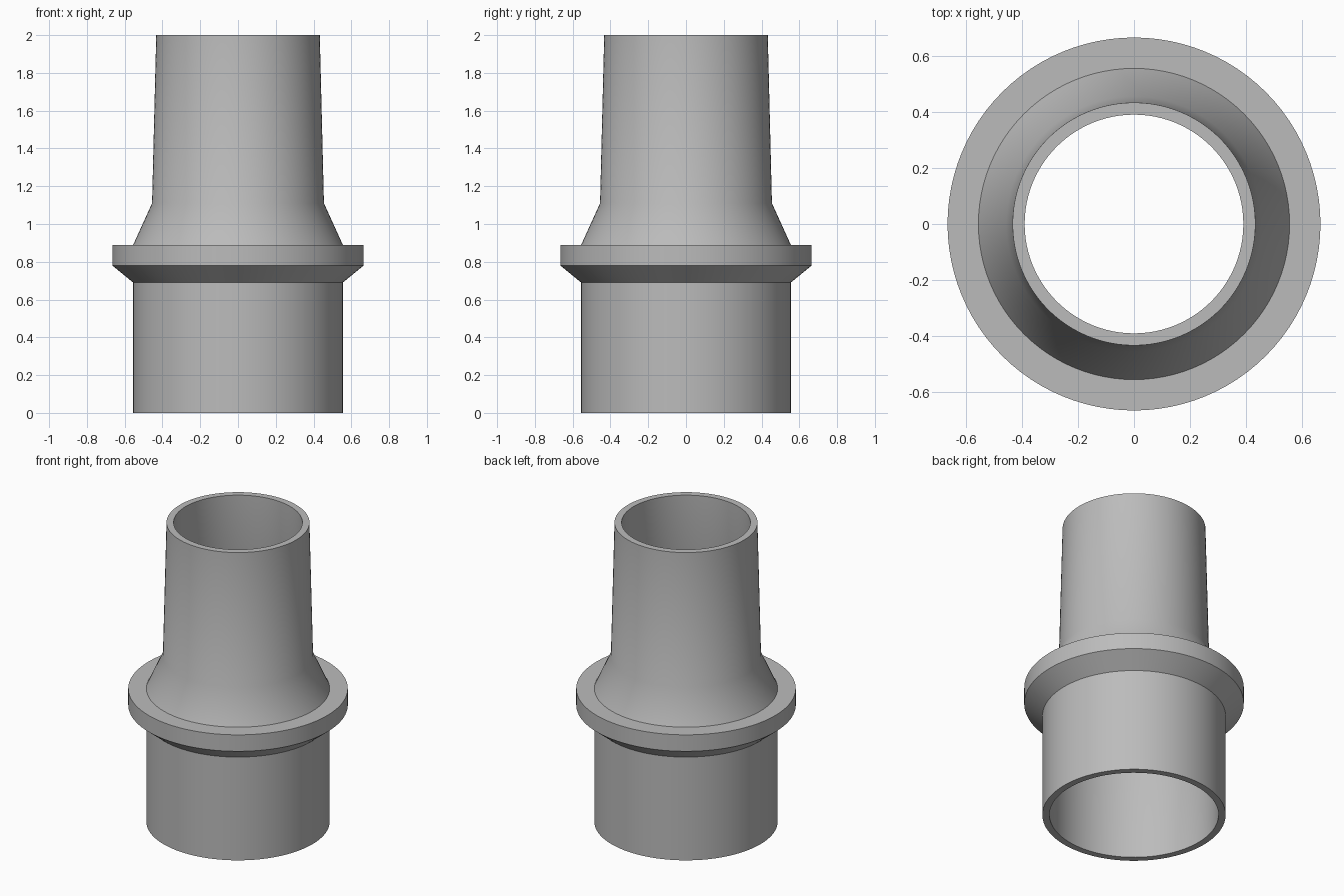
import bpy
import bmesh
import math

cube = bpy.data.objects.get("Cube")
if cube:
    bpy.data.objects.remove(cube, do_unlink=True)

SEGMENTS = 96

# Single grey plastic
grey = bpy.data.materials.new("grey_plastic")
grey.use_nodes = True
colour = (0.5, 0.5, 0.5, 1.0)
grey.diffuse_color = colour
grey.node_tree.nodes["Principled BSDF"].inputs["Base Color"].default_value = colour


def lathe(name, profile, material):
    """Revolve a closed (radius, height) profile around the z axis."""
    bm = bmesh.new()
    rings = []
    for i in range(SEGMENTS):
        a = 2 * math.pi * i / SEGMENTS
        rings.append([bm.verts.new((r * math.cos(a), r * math.sin(a), z))
                      for r, z in profile])
    count = len(profile)
    for i, ring in enumerate(rings):
        after = rings[(i + 1) % SEGMENTS]
        for j in range(count):
            k = (j + 1) % count
            bm.faces.new((ring[j], after[j], after[k], ring[k]))
    bmesh.ops.recalc_face_normals(bm, faces=bm.faces)
    mesh = bpy.data.meshes.new(name)
    bm.to_mesh(mesh)
    bm.free()
    mesh.materials.append(material)
    obj = bpy.data.objects.new(name, mesh)
    bpy.context.collection.objects.link(obj)
    bpy.ops.object.select_all(action="DESELECT")
    obj.select_set(True)
    bpy.context.view_layer.objects.active = obj
    bpy.ops.object.shade_smooth_by_angle(angle=math.radians(30))
    return obj


# Outside: wide socket, chamfered collar, flare and tapered spigot
outside = [(0.555, 0), (0.555, 0.69), (0.665, 0.78), (0.665, 0.89),
           (0.555, 0.89), (0.455, 1.11), (0.433, 2)]
# Bore: follows the outside at constant wall thickness
bore = [(0.39, 2), (0.412, 1.11), (0.512, 0.89), (0.512, 0)]

lathe("hose_adapter", outside + bore, grey)
